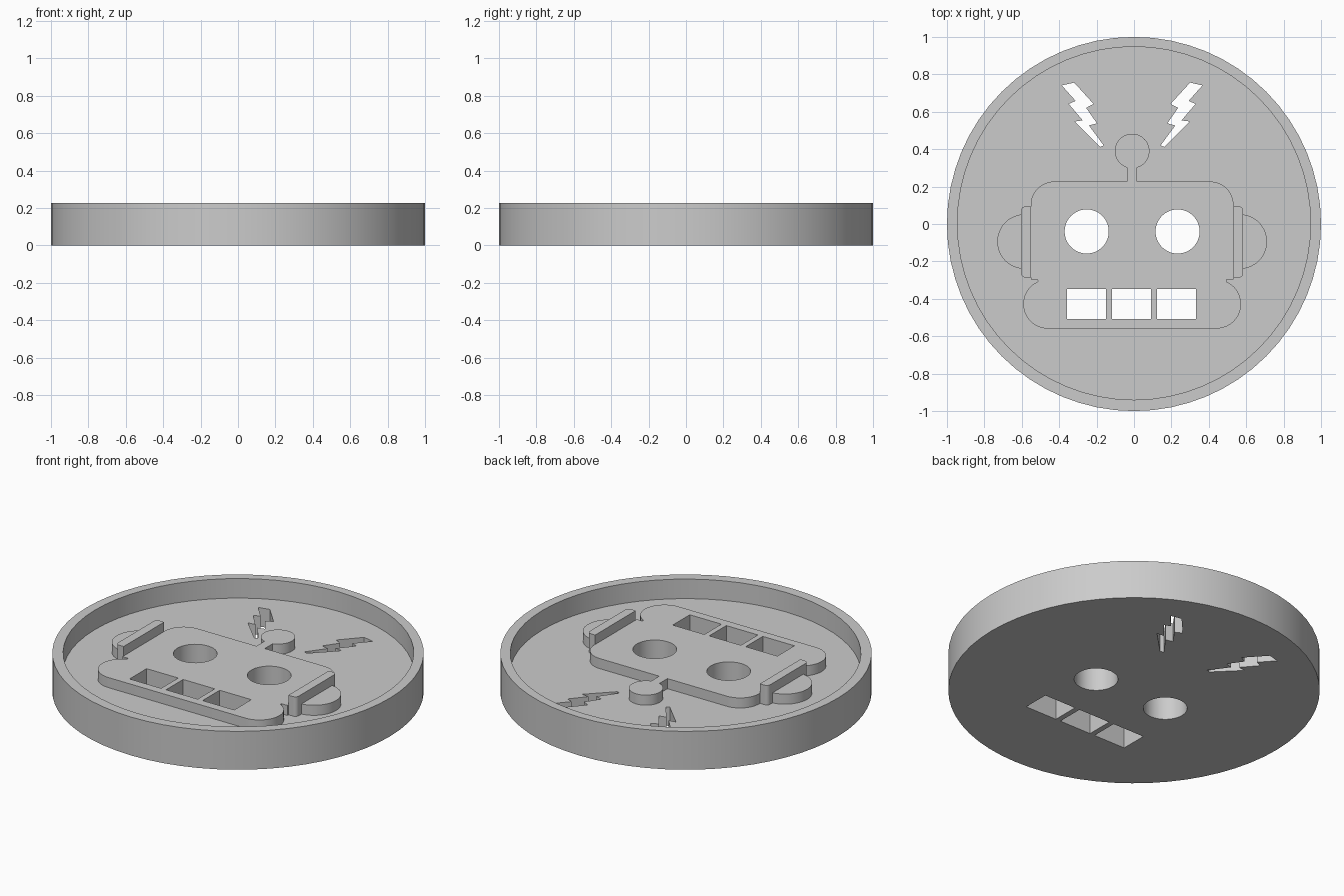
import bpy
import bmesh
from math import cos, sin, radians

if "Cube" in bpy.data.objects:
    bpy.data.objects.remove(bpy.data.objects["Cube"], do_unlink=True)

CX = -0.01                         # axis of symmetry of the relief
FLOOR, FACE_TOP, RIM_TOP = 0.112, 0.172, 0.228

grey = bpy.data.materials.new("plain grey")
grey.diffuse_color = (0.6, 0.6, 0.6, 1)
grey.use_nodes = True
grey.node_tree.nodes["Principled BSDF"].inputs["Base Color"].default_value = (0.6, 0.6, 0.6, 1)


def arc(x, y, r, start, end, steps=16):
    angles = [radians(start + (end - start) * i / steps) for i in range(steps + 1)]
    return [(x + r * cos(a), y + r * sin(a)) for a in angles]


def circle(x, y, r, steps):
    return arc(x, y, r, 0, 360, steps)[:-1]


def box(x0, x1, y0, y1):
    return [(x0, y0), (x1, y0), (x1, y1), (x0, y1)]


def flip(points):
    return [(-x, y) for x, y in reversed(points)]


def prisms(name, outlines, z0, z1, shift=CX):
    """Extrude closed outlines from z0 to z1 as one object."""
    bm = bmesh.new()
    for pts in outlines:
        base = bm.faces.new([bm.verts.new((x + shift, y, z0)) for x, y in pts])
        new = bmesh.ops.extrude_face_region(bm, geom=[base], use_keep_orig=True)["geom"]
        for v in new:
            if isinstance(v, bmesh.types.BMVert):
                v.co.z = z1
    bmesh.ops.recalc_face_normals(bm, faces=bm.faces)
    mesh = bpy.data.meshes.new(name)
    bm.to_mesh(mesh)
    bm.free()
    mesh.materials.append(grey)
    obj = bpy.data.objects.new(name, mesh)
    bpy.context.collection.objects.link(obj)
    return obj


def activate(obj):
    bpy.ops.object.select_all(action="DESELECT")
    obj.select_set(True)
    bpy.context.view_layer.objects.active = obj


def cut(obj, cutter):
    activate(obj)
    mod = obj.modifiers.new("cut", "BOOLEAN")
    mod.operation = "DIFFERENCE"
    mod.solver = "EXACT"
    mod.object = cutter
    bpy.ops.object.modifier_apply(modifier=mod.name)


# Cutters: eyes, teeth, lightning bolts and the dish recess
eye = circle(0.243, -0.04, 0.118, 48)
teeth = [box(x - 0.104, x + 0.104, -0.508, -0.348) for x in (-0.243, -0.003, 0.237)]
bolt = [(0.376, 0.741), (0.31, 0.756), (0.206, 0.642), (0.246, 0.621),
        (0.188, 0.538), (0.231, 0.527), (0.152, 0.42), (0.172, 0.412),
        (0.308, 0.548), (0.264, 0.554), (0.339, 0.642), (0.302, 0.658)]
holes = prisms("hole_cutter", [eye, flip(eye), bolt, flip(bolt)] + teeth, -0.1, 0.4)
recess = prisms("recess_cutter", [circle(0, 0.004, 0.944, 64)], FLOOR, 0.4, 0)

# Round dish with a raised rim
dish = prisms("round_dish", [circle(0, 0, 1, 64)], 0, RIM_TOP, 0)
cut(dish, recess)
cut(dish, holes)

# Face plate: antenna, head and jaw in one mirrored outline
half = arc(0, 0.39, 0.0925, 90, -73, 24) + [(0.027, 0.227)]
half += arc(0.417, 0.102, 0.125, 90, 0) + [(0.542, -0.297), (0.505, -0.297)]
half += arc(0.451, -0.428, 0.131, 66, -90, 20)
face = prisms("face_plate", [half + flip(half[1:])], FLOOR, FACE_TOP)
cut(face, holes)

# Round ears and the taller bars between ears and head
ear = arc(0.575, -0.094, 0.146, -90, 90, 28)
ears = prisms("ears", [ear, flip(ear)], FLOOR, FACE_TOP)
bar = [(0.541, -0.286)] + arc(0.571, -0.263, 0.023, -90, 0, 6)
bar += arc(0.571, 0.071, 0.023, 0, 90, 6) + [(0.541, 0.094)]
bars = prisms("ear_bars", [bar, flip(bar)], FLOOR, RIM_TOP)

for helper in (holes, recess):
    bpy.data.objects.remove(helper, do_unlink=True)
for part in (dish, face, ears, bars):
    activate(part)
    bpy.ops.object.shade_smooth_by_angle(angle=radians(30))
